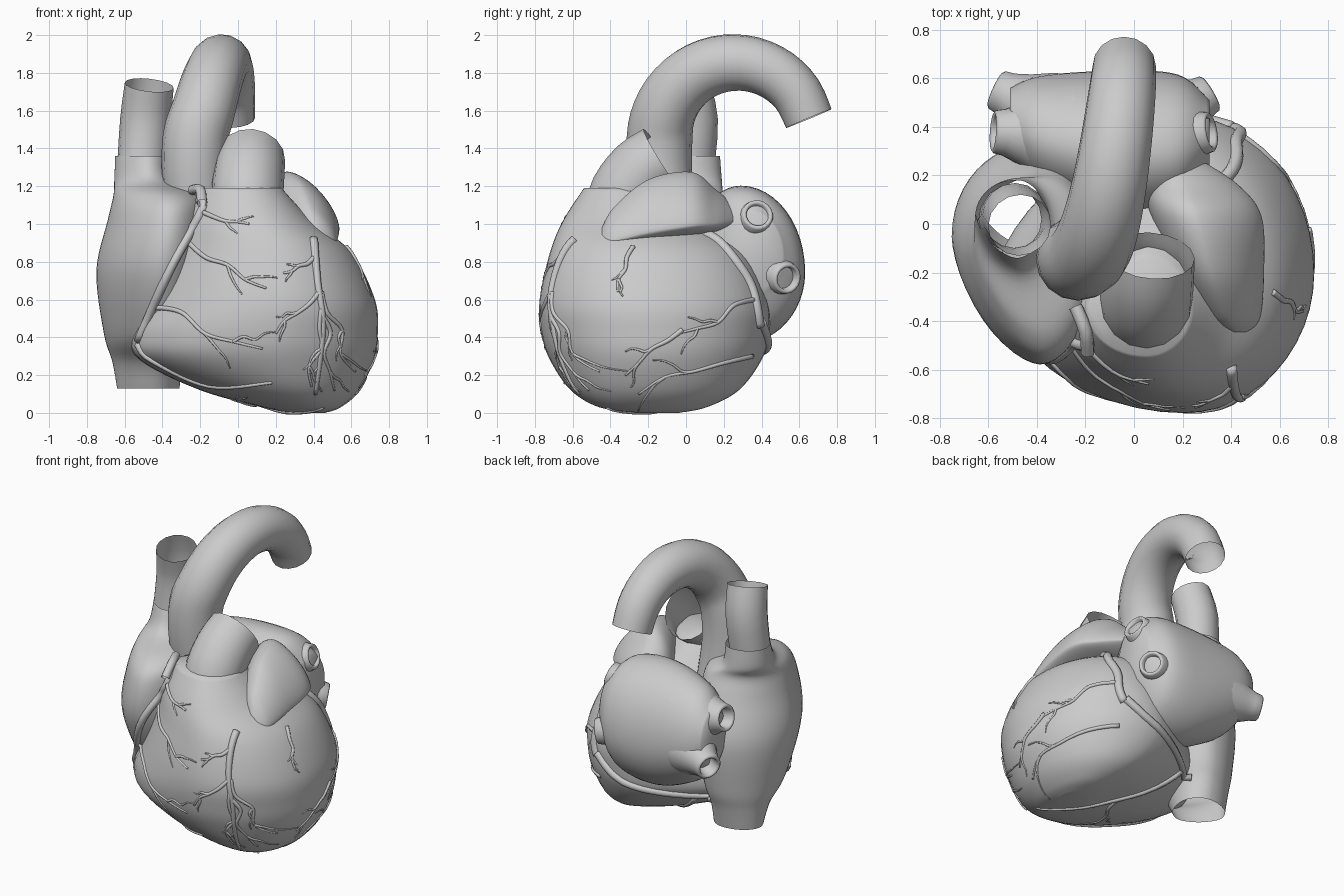
import bpy, math, random
from mathutils import Vector
from mathutils.bvhtree import BVHTree

if "Cube" in bpy.data.objects:
    bpy.data.objects.remove(bpy.data.objects["Cube"])

random.seed(4)
AXES = {'z': (0, 1, 2), 'y': (0, 2, 1), 'x': (1, 2, 0)}


def smooth(points, n):
    """Catmull-Rom through tuples of any length."""
    p = [points[0]] + list(points) + [points[-1]]
    out = []
    for a, b, c, d in zip(p, p[1:], p[2:], p[3:]):
        for k in range(n):
            t = k / n
            out.append(tuple(
                0.5 * (2 * f + (g - e) * t + (2 * e - 5 * f + 4 * g - h) * t * t
                       + (3 * f - e - 3 * g + h) * t ** 3)
                for e, f, g, h in zip(a, b, c, d)))
    return out + [tuple(points[-1])]


def skin(name, rings, cap_start=False, cap_end=False):
    """Join equal rings of points into a smooth-shaded surface."""
    n = len(rings[0])
    verts = [tuple(v) for r in rings for v in r]
    faces = [(i * n + j, i * n + (j + 1) % n, (i + 1) * n + (j + 1) % n, (i + 1) * n + j)
             for i in range(len(rings) - 1) for j in range(n)]
    if cap_start:
        faces.append(tuple(reversed(range(n))))
    if cap_end:
        faces.append(tuple(range(len(verts) - n, len(verts))))
    me = bpy.data.meshes.new(name)
    me.from_pydata(verts, [], faces)
    me.polygons.foreach_set("use_smooth", [True] * len(faces))
    ob = bpy.data.objects.new(name, me)
    bpy.context.collection.objects.link(ob)
    return ob


def loft(name, axis, ku, kv, sections, flat="", power=2.0, capped=True, n=48):
    """Sections (t, umin, umax, vmin, vmax): four quarter ellipses, widest at ku, kv.
    The quarter named by its signs in flat is drawn flatter, with the given power."""
    iu, iv, it = AXES[axis]
    rings = []
    for t, u0, u1, v0, v1 in smooth(sections, 6):
        cu, cv = u0 + ku * (u1 - u0), v0 + kv * (v1 - v0)
        ring = []
        for k in range(n):
            a = 2 * math.pi * k / n * (-1 if axis == 'y' else 1)
            c, s = math.cos(a), math.sin(a)
            quarter = ("+" if c > 0 else "-") + ("+" if s > 0 else "-")
            e = 2 / power if quarter == flat else 1
            co = [0, 0, 0]
            co[iu] = cu + (u1 - cu if c > 0 else u0 - cu) * abs(c) ** e
            co[iv] = cv + (v1 - cv if s > 0 else v0 - cv) * abs(s) ** e
            co[it] = t
            ring.append(co)
        rings.append(ring)
    return skin(name, rings, capped, capped)


def tube(name, pts, sides=16, steps=3, capped=False):
    """Round tube through (x, y, z, radius) points."""
    pts = smooth(pts, steps) if steps > 1 else pts
    pos = [Vector(p[:3]) for p in pts]
    rings, u = [], None
    for i, p in enumerate(pos):
        d = (pos[min(i + 1, len(pos) - 1)] - pos[max(i - 1, 0)]).normalized()
        u = d.orthogonal() if u is None else u - d * u.dot(d)
        u.normalize()
        w = d.cross(u)
        rings.append([p + pts[i][3] * (u * math.cos(a) + w * math.sin(a))
                      for a in (2 * math.pi * k / sides for k in range(sides))])
    return skin(name, rings, capped, capped)


# Ventricles: one body, apex low on the left side, narrowing to the outflow
ventricles = loft("ventricles", 'z', 0.57, 0.47, [
    (0.00, 0.28, 0.46, -0.26, -0.04),
    (0.03, 0.13, 0.54, -0.46, 0.11),
    (0.12, -0.20, 0.64, -0.61, 0.28),
    (0.28, -0.52, 0.72, -0.72, 0.40),
    (0.42, -0.56, 0.74, -0.765, 0.44),
    (0.60, -0.47, 0.725, -0.775, 0.43),
    (0.85, -0.36, 0.60, -0.72, 0.31),
    (1.02, -0.28, 0.39, -0.65, 0.07),
    (1.19, -0.19, 0.23, -0.54, -0.14)], "-+", 1.5)

# Right atrium, running from the lower vein opening up to the upper vein collar
right_atrium = loft("right_atrium", 'z', 0.6, 0.57, [
    (0.13, -0.64, -0.31, -0.09, 0.23),
    (0.27, -0.665, -0.29, -0.18, 0.26),
    (0.42, -0.71, -0.23, -0.38, 0.30),
    (0.75, -0.75, -0.17, -0.56, 0.33),
    (1.02, -0.69, -0.16, -0.56, 0.25),
    (1.15, -0.66, -0.19, -0.46, 0.20),
    (1.23, -0.655, -0.34, -0.22, 0.19),
    (1.36, -0.65, -0.37, -0.14, 0.18)], "--", 1.6, capped=False)

# Left atrium, lying crosswise at the back
loft("left_atrium", 'x', 0.45, 0.45, [
    (-0.51, 0.29, 0.56, 0.66, 1.03),
    (-0.38, 0.14, 0.61, 0.50, 1.14),
    (-0.08, 0.02, 0.63, 0.37, 1.20),
    (0.18, 0.04, 0.615, 0.42, 1.18),
    (0.31, 0.22, 0.51, 0.65, 1.06)])

# Left atrial appendage, a flap draped forward over the ventricle
loft("left_appendage", 'y', 0.4, 0.17, [
    (-0.445, 0.37, 0.48, 0.88, 0.98),
    (-0.38, 0.28, 0.52, 0.875, 1.09),
    (-0.20, 0.17, 0.535, 0.90, 1.235),
    (0.03, 0.07, 0.525, 0.935, 1.275),
    (0.16, 0.05, 0.43, 0.96, 1.18),
    (0.26, 0.08, 0.28, 1.00, 1.10)], "++", 1.5)

# Great vessels: the aortic arch is close to a circle, drifting to the left
arch = []
for i in range(9):
    t = i / 8
    a = math.radians(180 - 165 * t)
    arch.append((-0.04 - 0.185 * (1 - t) ** 1.8, 0.262 + 0.402 * math.cos(a),
                 1.455 + 0.4 * math.sin(a), 0.174 - 0.044 * t))
tube("aorta", [(-0.2, -0.1, 0.95, 0.16), (-0.23, -0.135, 1.22, 0.17)] + arch)
tube("pulmonary_trunk", [(0.05, -0.37, 1.02, 0.18), (0.05, -0.32, 1.16, 0.19),
                         (0.06, -0.23, 1.28, 0.187), (0.07, -0.13, 1.35, 0.18)])
tube("upper_vena_cava", [(-0.51, 0.02, 1.3, 0.13), (-0.49, 0.035, 1.55, 0.134),
                         (-0.47, -0.005, 1.735, 0.13)])

# Pulmonary veins, two on each side, flaring into the atrium, with rolled rims
for name, end, start, r in [("right_upper_vein", (-0.58, 0.38, 0.98), (-0.28, 0.36, 0.93), 0.092),
                            ("right_lower_vein", (-0.57, 0.555, 0.7), (-0.28, 0.42, 0.75), 0.088),
                            ("left_upper_vein", (0.32, 0.38, 1.05), (0.08, 0.34, 0.97), 0.085),
                            ("left_lower_vein", (0.315, 0.54, 0.71), (0.06, 0.39, 0.76), 0.085)]:
    a, b = Vector(start), Vector(end)
    d = (b - a).normalized()
    u = d.orthogonal().normalized()
    profile = [(0, 2.4), (0.4, 1.85), (0.65, 1.35), (0.85, 1.05), (0.97, 0.97),
               (1, 0.85), (0.97, 0.7), (0.7, 0.65)]
    skin(name, [[a.lerp(b, t) + r * k * (u * math.cos(q) + d.cross(u) * math.sin(q))
                 for q in (math.pi * j / 10 for j in range(20))] for t, k in profile])

# Coronary vessels are drawn in a flat view and projected onto the muscle
verts, polys = [], []
for ob in (ventricles, right_atrium):
    base = len(verts)
    verts += [v.co.copy() for v in ob.data.vertices]
    polys += [[base + i for i in p.vertices] for p in ob.data.polygons]
surface = BVHTree.FromPolygons(verts, polys)
VIEWS = {"front": (lambda a, b: (a, -3, b), (0, 1, 0)), "right": (lambda a, b: (3, a, b), (-1, 0, 0)),
         "back": (lambda a, b: (a, 3, b), (0, -1, 0)), "below": (lambda a, b: (a, b, -3), (0, 0, 1))}


def coronary(name, view, r0, r1, pts):
    origin, direction = VIEWS[view]
    hits = [surface.ray_cast(Vector(origin(*p)), Vector(direction))[0] for p in smooth(pts, 7)]
    hits = [h for h in hits if h]
    if len(hits) > 3:
        tube(name, [(*h, r0 + (r1 - r0) * i / len(hits)) for i, h in enumerate(hits)], 8, 1, True)


coronary("right_coronary", "front", 0.028, 0.022, [(-0.2, 1.13), (-0.19, 1.07), (-0.35, 0.78), (-0.53, 0.38)])
tube("right_coronary_origin", [(-0.24, -0.34, 1.18, 0.028), (-0.2, -0.44, 1.18, 0.028), (-0.19, -0.53, 1.11, 0.028)], 8)
coronary("marginal_artery", "front", 0.02, 0.008, [(-0.53, 0.36), (-0.46, 0.28), (-0.15, 0.14), (0.18, 0.16)])
coronary("circumflex", "right", 0.028, 0.028, [(0.1, 0.95), (0.2, 0.88), (0.34, 0.68), (0.39, 0.46)])
coronary("coronary_sinus", "back", 0.028, 0.022, [(0.4, 0.48), (0.25, 0.38), (0.05, 0.32), (-0.32, 0.27)])
coronary("posterior_artery", "below", 0.02, 0.008, [(-0.22, 0.2), (0.15, -0.08), (0.45, -0.42)])
coronary("anterior_artery", "front", 0.024, 0.01, [(0.4, 0.92), (0.42, 0.7), (0.45, 0.45), (0.41, 0.1)])


def branch(name, view, a, b, radius=0.014, forks=2):
    """Wavy branch from a to b, throwing off smaller forks on alternate sides."""
    a, b = Vector(a), Vector(b)
    side = Vector((a.y - b.y, b.x - a.x))
    pts = [a.lerp(b, k / 4) + side * (random.uniform(-0.08, 0.08) if 0 < k < 4 else 0) for k in range(5)]
    coronary(name, view, radius, radius * 0.4, [tuple(p) for p in pts])
    for f in range(forks):
        start = pts[2 + f]
        tip = start + (b - a) * 0.3 + side * (0.2 if f else -0.2)
        branch(f"{name}_fork_{f + 1}", view, start, tip, radius * 0.65, 0)


for i, (view, a, b) in enumerate([
        ("front", (-0.18, 1.06), (0.06, 1.0)), ("front", (-0.26, 0.9), (0.15, 0.66)),
        ("front", (-0.46, 0.56), (0.13, 0.34)), ("front", (0.43, 0.64), (0.2, 0.42)),
        ("front", (0.4, 0.82), (0.24, 0.74)), ("front", (0.44, 0.64), (0.62, 0.22)),
        ("front", (0.44, 0.52), (0.51, 0.12)), ("front", (0.44, 0.55), (0.39, 0.14)),
        ("right", (-0.28, 0.88), (-0.36, 0.64)), ("right", (0.36, 0.6), (-0.05, 0.42)),
        ("right", (-0.02, 0.44), (-0.32, 0.2)), ("right", (0.35, 0.3), (-0.25, 0.1)),
        ("below", (0.1, -0.04), (0, -0.45))]):
    branch(f"coronary_branch_{i + 1}", view, a, b)
